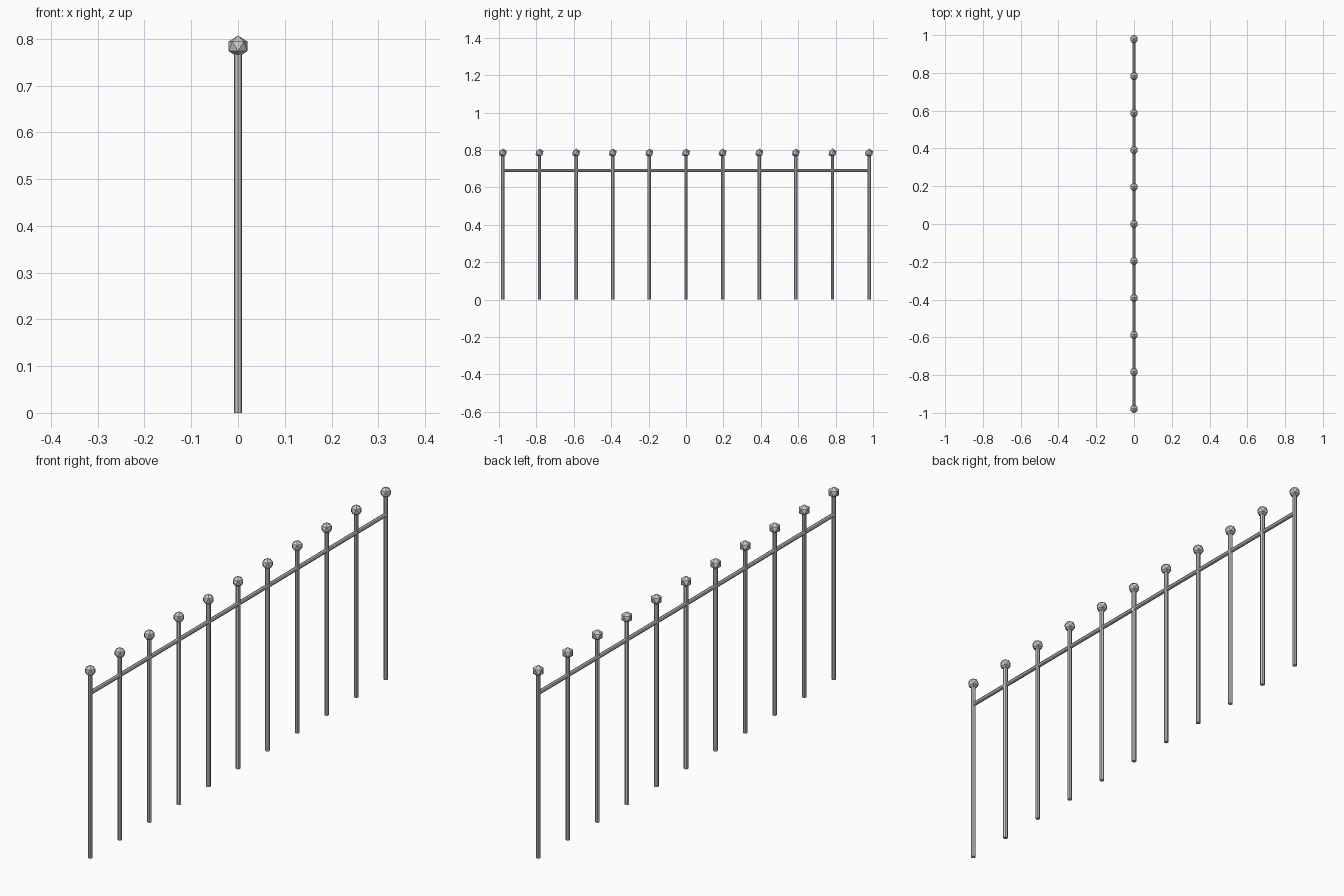
import bpy
import math

if "Cube" in bpy.data.objects:
    bpy.data.objects.remove(bpy.data.objects["Cube"])

POSTS = 11
HALF = 0.979       # y of the end posts
TOP = 0.784        # height of the finial centres


def rod(name, radius, length, location, rotation=(0, 0, 0)):
    bpy.ops.mesh.primitive_cylinder_add(vertices=8, radius=radius, depth=length,
                                        location=location, rotation=rotation)
    bpy.context.object.name = name


# upright posts, each topped by a faceted ball
for i in range(POSTS):
    y = -HALF + 2 * HALF * i / (POSTS - 1)
    rod(f"post_{i + 1}", 0.009, TOP, (0, y, TOP / 2))
    bpy.ops.mesh.primitive_ico_sphere_add(subdivisions=1, radius=0.0233,
                                          location=(0, y, TOP),
                                          rotation=(0, 0, math.pi / 2))
    bpy.context.object.name = f"finial_{i + 1}"

# horizontal rail through all posts
rod("rail", 0.0085, 2 * HALF, (0, 0, 0.69), (math.pi / 2, 0, 0))
